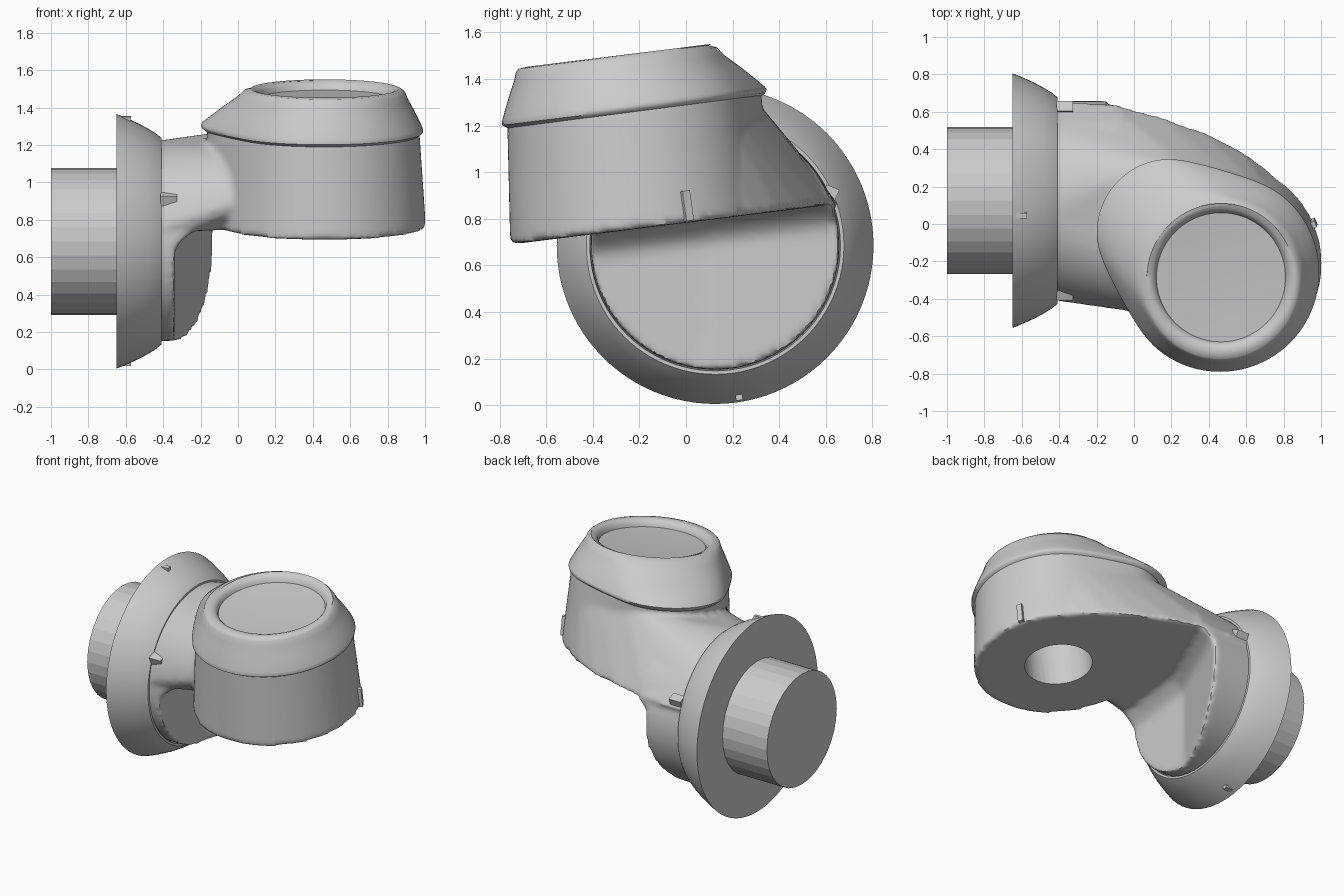
import bpy, bmesh, math
from mathutils import Vector

if "Cube" in bpy.data.objects:
    bpy.data.objects.remove(bpy.data.objects["Cube"])

CY, CZ = 0.125, 0.685          # shaft axis, running along x
SLOPE = 0.124                  # tilt of the head towards the front


def under(y):                  # tilted plane under the head
    return 0.69 + SLOPE * (y + 0.75)


def seam(y):                   # tilted plane where the cap begins
    return 1.185 + SLOPE * (y + 0.775)


def angles(n):
    return [2 * math.pi * i / n for i in range(n)]


def disc(x, r, n=64):
    return [(x, CY + r * math.cos(a), CZ + r * math.sin(a)) for a in angles(n)]


def circle(cx, cy, r, n=96):
    return [(cx + r * math.cos(a), cy + r * math.sin(a)) for a in angles(n)]


def egg(inset=0.0, n=96):
    """Big circle blended with a smaller one towards the neck."""
    pts = []
    for a in angles(n):
        c, s = math.cos(a), math.sin(a)
        h1 = 0.46 * c - 0.26 * s + 0.53
        h2 = 0.20 * c - 0.05 * s + 0.40
        w = 1 / (1 + math.exp(-35 * (h1 - h2)))
        r = w * 0.53 + (1 - w) * 0.40 - inset
        pts.append((w * 0.46 + (1 - w) * 0.20 + r * c,
                    -w * 0.26 - (1 - w) * 0.05 + r * s))
    return pts


def loft(bm, rings):
    rows = [[bm.verts.new(p) for p in ring] for ring in rings]
    n = len(rows[0])
    for a, b in zip(rows, rows[1:]):
        for i in range(n):
            j = (i + 1) % n
            bm.faces.new((a[i], a[j], b[j], b[i]))
    bm.faces.new(rows[0][::-1])
    bm.faces.new(rows[-1])


def hull(bm, pts):
    part = bmesh.new()
    for p in pts:
        part.verts.new(p)
    res = bmesh.ops.convex_hull(part, input=part.verts[:])
    loose = [v for v in part.verts if not v.link_faces]
    bmesh.ops.delete(part, geom=loose, context='VERTS')
    me = bpy.data.meshes.new("hull_part")
    part.to_mesh(me)
    part.free()
    bm.from_mesh(me)
    bpy.data.meshes.remove(me)


def finish(bm, name, angle=None):
    bmesh.ops.recalc_face_normals(bm, faces=bm.faces[:])
    me = bpy.data.meshes.new(name)
    bm.to_mesh(me)
    bm.free()
    ob = bpy.data.objects.new(name, me)
    bpy.context.collection.objects.link(ob)
    if angle:
        smooth(ob, angle)
    return ob


def smooth(ob, angle):
    bpy.ops.object.select_all(action='DESELECT')
    ob.select_set(True)
    bpy.context.view_layer.objects.active = ob
    bpy.ops.object.shade_smooth_by_angle(angle=math.radians(angle))


# Faceted shaft
bm = bmesh.new()
loft(bm, [disc(-1.0, 0.393, 32), disc(-0.6, 0.393, 32)])
finish(bm, "shaft")

# Domed flange with a small groove around the neck
bm = bmesh.new()
profile = [(-0.65, 0.68), (-0.62, 0.669), (-0.58, 0.652), (-0.53, 0.629),
           (-0.48, 0.602), (-0.44, 0.577), (-0.41, 0.553), (-0.41, 0.538),
           (-0.44, 0.534), (-0.44, 0.45)]
loft(bm, [disc(x, r, 96) for x, r in profile])
finish(bm, "flange", 40)

# Elbow body: head, neck and scooped lower lobe fused together
bm = bmesh.new()
head = [(x, y, under(y)) for x, y in circle(0.46, -0.21, 0.545)]
head_top = [(x, y, seam(y) + 0.05) for x, y in egg(0.022)]
hull(bm, head + head_top)

neck = [p for x in (-0.46, -0.3) for p in disc(x, 0.533) if p[2] >= under(p[1])]
for s in (-1, 1):               # straight lower edge of the neck
    y = CY + s * 0.525
    neck += [(-0.46, y, under(y)), (-0.3, y, under(y))]
back_arc = [(-0.13, 0.645), (0.15, 0.575), (0.38, 0.49), (0.57, 0.395),
            (0.72, 0.285), (0.86, 0.14), (0.95, 0.0)]
neck += [(x, y, under(y)) for x, y in back_arc]
neck += [(x, y, seam(y) - 0.03) for x, y in egg(0.03) if x + y > 0.22]
hull(bm, neck)

lobe = [disc(-0.46, 0.533, 72)]
for k in range(13):
    ring = []
    for _, y, z in disc(0, 0.533 * (1 - k / 12.5), 72):
        d = under(y) - z
        fillet = 0.1 * min(1, max(0, 1 - d / 0.12)) ** 2
        ring.append((-0.34 + 0.38 * max(0, y - 0.1) + fillet, y, z))
    lobe.append(ring)
loft(bm, lobe)
body = finish(bm, "elbow_body")

# Socket in the underside of the head
bm = bmesh.new()
loft(bm, [[(x, y, z) for x, y in circle(0.46, -0.21 - SLOPE * (z - 0.76), 0.22, 40)]
          for z in (0.5, 1.15)])
cutter = finish(bm, "socket_cutter")
cutter.hide_render = True
cutter.hide_set(True)

mod = body.modifiers.new("fuse", 'REMESH')
mod.mode = 'VOXEL'
mod.voxel_size = 0.018
mod = body.modifiers.new("soften", 'SMOOTH')
mod.factor = 0.5
mod.iterations = 6
mod = body.modifiers.new("socket", 'BOOLEAN')
mod.operation = 'DIFFERENCE'
mod.object = cutter
mod.solver = 'EXACT'
bpy.context.view_layer.objects.active = body
for m in ("fuse", "soften", "socket"):
    bpy.ops.object.modifier_apply(modifier=m)
smooth(body, 45)

# Cap: egg-shaped rim rising to a round top with a shallow recess
base, top = egg(), circle(0.465, -0.305, 0.42)


def cap_ring(t, h):
    return [(a[0] + (b[0] - a[0]) * t, a[1] + (b[1] - a[1]) * t, seam(a[1] + (b[1] - a[1]) * t) + h)
            for a, b in zip(base, top)]


rings = [[(x, y, seam(y)) for x, y in egg(0.028)]]
rings += [cap_ring(t, h) for t, h in ((0.02, 0.018), (0, 0.032), (0.04, 0.045), (0.24, 0.09),
                                      (0.50, 0.145), (0.78, 0.2), (0.92, 0.238), (1.08, 0.252))]
for r, h in ((0.395, 0.256), (0.37, 0.247), (0.352, 0.23), (0.345, 0.205), (0.25, 0.2), (0.1, 0.195)):
    rings.append([(x, y, seam(y) + h) for x, y in circle(0.465, -0.285, r)])
bm = bmesh.new()
loft(bm, rings)
finish(bm, "cap", 50)


# Alignment marks and neck lugs
def block(name, loc, size, rot=(0, 0, 0)):
    bpy.ops.mesh.primitive_cube_add(size=1, location=loc, rotation=rot)
    ob = bpy.context.object
    ob.name = name
    ob.scale = size
    bev = ob.modifiers.new("round", 'BEVEL')
    bev.width = 0.008
    bev.segments = 2


block("head_mark", (0.95, 0.0, 0.855), (0.05, 0.035, 0.13), (0.12, -0.06, 0.4))
for i, a in enumerate((97, 279)):
    a = math.radians(a)
    block(f"flange_mark_{i}", (-0.607, CY + 0.655 * math.cos(a), CZ + 0.655 * math.sin(a)),
          (0.07, 0.03, 0.035), (a - math.pi / 2, 0, 0))
for s in (-1, 1):
    block(f"neck_lug_{s + 1}", (-0.37, CY + s * 0.485, 0.885), (0.09, 0.06, 0.11), (s * -0.4, 0, 0))
